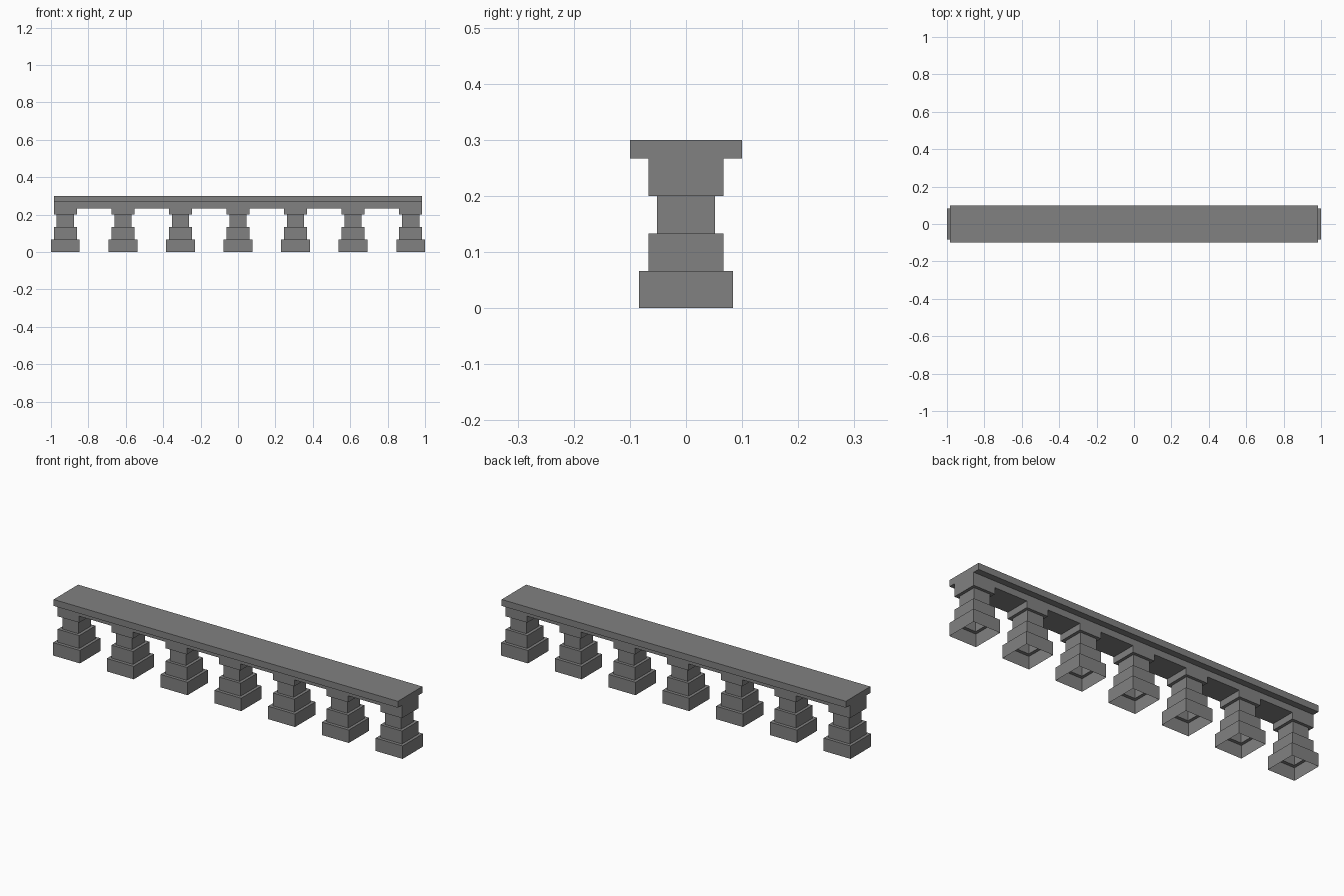
import bpy, bmesh

if "Cube" in bpy.data.objects:
    bpy.data.objects.remove(bpy.data.objects["Cube"])

COUNT = 7
UX, UY, H = 1 / 65, 1 / 60, 1 / 15      # plan units and course height
HALF_LEN = 64 * UX
BEAM_Z, CAP_Z, TOP_Z = 3.5 * H, 4 * H, 4.5 * H

stone = bpy.data.materials.new("dark_stone")
stone.diffuse_color = (0.22, 0.22, 0.22, 1)
stone.use_nodes = True
stone.node_tree.nodes["Principled BSDF"].inputs["Base Color"].default_value = stone.diffuse_color


def add_object(name, verts, faces):
    mesh = bpy.data.meshes.new(name)
    mesh.from_pydata(verts, [], faces)
    mesh.materials.append(stone)
    mesh.update()
    obj = bpy.data.objects.new(name, mesh)
    bpy.context.collection.objects.link(obj)
    return obj


# Balusters: stepped square shells, hollow and open underneath
# (half width in x units, half depth in y units, height)
steps = [(5, 5, 0), (5, 5, H), (4, 4, H), (4, 4, 2 * H), (3, 3.1, 2 * H),
         (3, 3.1, 3 * H), (4, 4, 3 * H), (4, 4, BEAM_Z)]
verts, faces = [], []
for hx, hy, z in steps:
    for sx, sy in ((-1, -1), (1, -1), (1, 1), (-1, 1)):
        verts.append((sx * hx * UX, sy * hy * UY, z))
for ring in range(len(steps) - 1):
    for i in range(4):
        a, b = ring * 4 + i, ring * 4 + (i + 1) % 4
        faces.append((a, b, b + 4, a + 4))
centres = [(i - COUNT // 2) * 20 * UX for i in range(COUNT)]
first = add_object("baluster_1", verts, faces)
first.location.x = centres[0]
for i, x in enumerate(centres[1:], 2):
    post = bpy.data.objects.new(f"baluster_{i}", first.data)
    post.location.x = x
    bpy.context.collection.objects.link(post)

# Handrail: T-shaped profile swept along x, with closed ends
w, s = 4 * UY, 6 * UY
profile = [(w, BEAM_Z), (w, CAP_Z), (s, CAP_Z), (s, TOP_Z),
           (-s, TOP_Z), (-s, CAP_Z), (-w, CAP_Z), (-w, BEAM_Z)]
n = len(profile)
verts = [(x, y, z) for x in (-HALF_LEN, HALF_LEN) for y, z in profile]
faces = [(i, i + 1, i + 1 + n, i + n) for i in range(n - 1)]
faces += [tuple(range(n - 1, -1, -1)), tuple(range(n, 2 * n))]
rail = add_object("handrail", verts, faces)
bm = bmesh.new()
bm.from_mesh(rail.data)
bmesh.ops.recalc_face_normals(bm, faces=bm.faces)
bm.to_mesh(rail.data)
bm.free()

# Underside panels of the beam between the balusters
verts, faces = [], []
for a, b in zip(centres, centres[1:]):
    x0, x1, k = a + 4 * UX, b - 4 * UX, len(verts)
    verts += [(x0, -w, BEAM_Z), (x0, w, BEAM_Z), (x1, w, BEAM_Z), (x1, -w, BEAM_Z)]
    faces.append((k, k + 1, k + 2, k + 3))
add_object("beam_underside", verts, faces)
